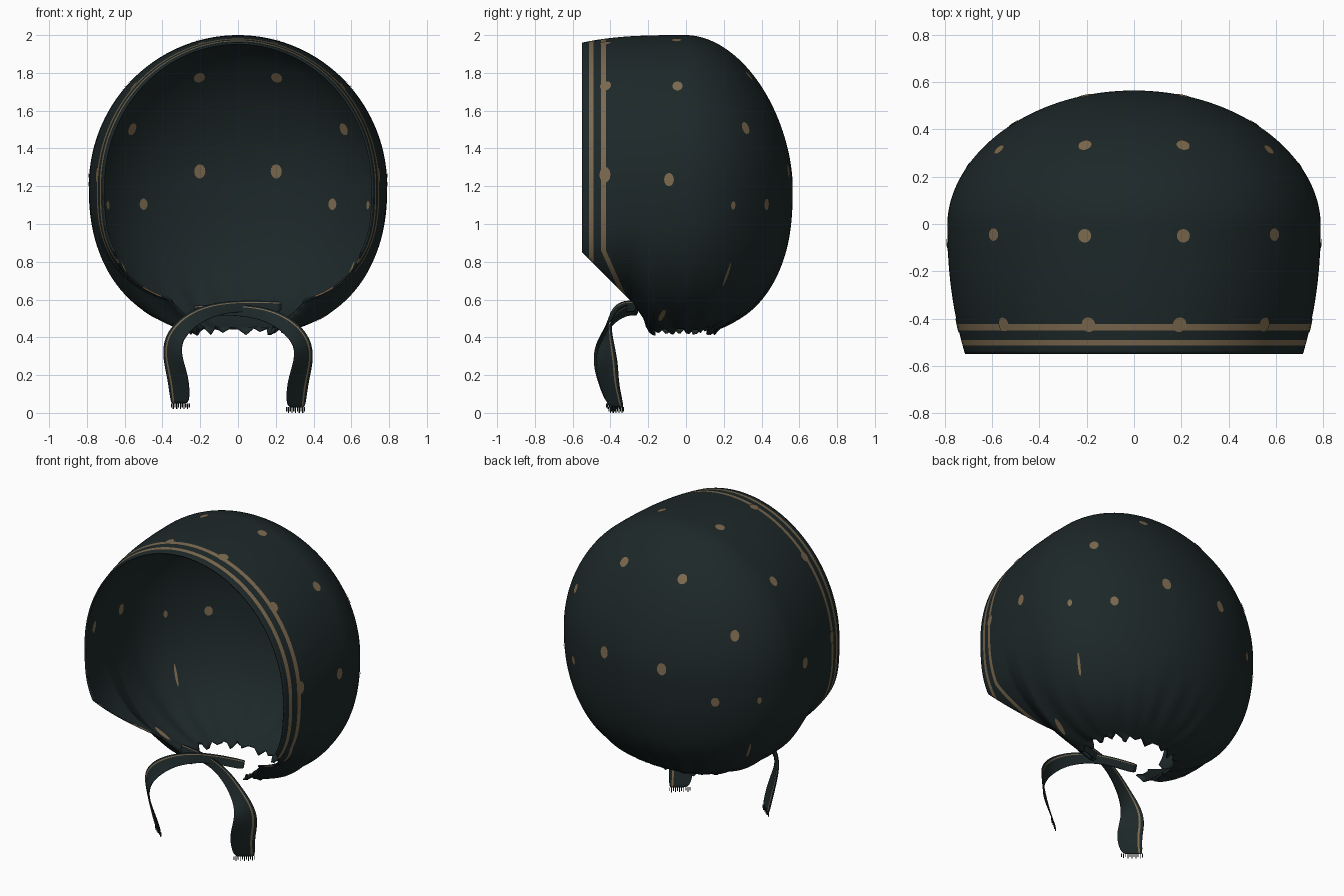
import bpy, bmesh, math
from mathutils import Vector
from mathutils.bvhtree import BVHTree

cube = bpy.data.objects.get("Cube")
if cube:
    bpy.data.objects.remove(cube)


def material(name, rgb):
    m = bpy.data.materials.new(name)
    m.use_nodes = True
    m.diffuse_color = (*rgb, 1)
    m.node_tree.nodes["Principled BSDF"].inputs["Base Color"].default_value = (*rgb, 1)
    return m


CLOTH = material("dark_teal_cloth", (0.0125, 0.021, 0.022))
TAN = material("tan_print", (0.20, 0.142, 0.078))


def add_object(name, bm, *mats):
    mesh = bpy.data.meshes.new(name)
    bm.to_mesh(mesh)
    bm.free()
    for m in mats:
        mesh.materials.append(m)
    ob = bpy.data.objects.new(name, mesh)
    bpy.context.collection.objects.link(ob)
    for p in mesh.polygons:
        p.use_smooth = True
    return ob


def solidify(ob, thickness, offset):
    mod = ob.modifiers.new("thickness", "SOLIDIFY")
    mod.thickness, mod.offset = thickness, offset
    return mod


def clamp(v):
    return max(0.0, min(1.0, v))


# Bonnet shell: upright sections running from the face opening to the back
FRONT, BACK, MID, COLS = -0.55, 0.565, 1.2, 160
THICK = 0.01


def section(y):
    """Half width, top, bottom and squareness of the section at y."""
    if y > 0:
        f = (1 - (y / BACK) ** 1.9) ** 0.588
        return 0.79 * f ** 0.85, MID + 0.8 * f ** 0.97, MID - 0.79 * f ** 0.65, 2.3
    t = y / FRONT
    low = 0.41 + 0.13 * clamp((-y - 0.17) / 0.12) + 0.1 * t ** 3
    return 0.79 - 0.075 * t ** 2.2, 2.0 - 0.04 * t ** 3, low, 2.3 + 0.8 * t * t


def shell_point(y, a):
    w, top, low, n = section(y)
    s, c = math.sin(a), math.cos(a)
    if c >= 0:
        return Vector((w * s, y, MID + (top - MID) * c))
    x = math.copysign(abs(s) ** (2 / n), s)
    return Vector((w * x, y, MID - (MID - low) * abs(c) ** (2 / n)))


stations = [FRONT * (1 - i / 40) for i in range(40)]
stations += [BACK * math.sin(math.radians(89.0) * i / 44) for i in range(45)]
bm = bmesh.new()
rings = [[bm.verts.new(shell_point(y, math.tau * i / COLS)) for i in range(COLS)]
         for y in stations]
for a, b in zip(rings, rings[1:]):
    for i in range(COLS):
        j = (i + 1) % COLS
        bm.faces.new((a[i], a[j], b[j], b[i]))
pole = bm.verts.new((0, BACK, MID))
for i in range(COLS):
    bm.faces.new((rings[-1][i], rings[-1][(i + 1) % COLS], pole))


def slice_mesh(co, no, clear=False):
    bmesh.ops.bisect_plane(bm, geom=bm.verts[:] + bm.edges[:] + bm.faces[:], dist=1e-5,
                           plane_co=co, plane_no=no, clear_inner=clear)


# Cut the sloping jaw edge, the steeper throat edge, the neck hole and the chin gap
JAW, JAW_SLOPE = Vector((0, FRONT, 0.85)), Vector((0, 1, 1))
THROAT, THROAT_SLOPE = Vector((0, -0.28, 0.58)), Vector((0, 1.5, 1))
GAP = 0.17
slice_mesh((0, 0, 0.44), (0, 0, 1), True)
slice_mesh(JAW, JAW_SLOPE)
slice_mesh(THROAT, THROAT_SLOPE)
for side in (-1, 1):
    slice_mesh((GAP * side, 0, 0), (1, 0, 0))


def is_cut_away(c):
    below_jaw = (c - JAW).dot(JAW_SLOPE) < 0 and (c - THROAT).dot(THROAT_SLOPE) < 0
    return below_jaw or (abs(c.x) < GAP and c.y < 0 and c.z < 0.65)


bmesh.ops.delete(bm, geom=[f for f in bm.faces if is_cut_away(f.calc_center_median())],
                 context="FACES")

# Two printed bands behind the rim; the rear one bends back along the cheek
RIM_BAND, CHEEK_BAND = (-0.514, -0.490), (-0.450, -0.424)
BEND_Z, LEAN = 0.86, 0.45
slice_mesh((0, 0, BEND_Z), (0, 0, 1))
for y in RIM_BAND + CHEEK_BAND:
    slice_mesh((0, y, 0), (0, 1, 0))
for y in CHEEK_BAND:
    slice_mesh((0, y, BEND_Z), (0, 1, LEAN))
for f in bm.faces:
    c = f.calc_center_median()
    bent_y = c.y - LEAN * max(0, BEND_Z - c.z)
    f.material_index = int(RIM_BAND[0] < c.y < RIM_BAND[1]
                           or CHEEK_BAND[0] < bent_y < CHEEK_BAND[1])

# Gathered pleats fading upward from the neck
for v in bm.verts:
    fade = clamp((0.85 - v.co.z) / 0.4) ** 2 * clamp((v.co.y + 0.5) / 0.2)
    out = Vector((v.co.x, v.co.y + 0.05, 0))
    phi = math.atan2(out.x, out.y)
    wave = math.sin(22 * phi) + 0.5 * math.sin(13 * phi + 1)
    if out.length > 0.01:
        v.co += out.normalized() * 0.010 * wave * fade
    if v.is_boundary and v.co.z < 0.5:
        v.co.z += 0.018 * wave - 0.006

bm.normal_update()
if sum(f.normal.dot(f.calc_center_median() - Vector((0, 0, MID))) for f in bm.faces) < 0:
    bmesh.ops.reverse_faces(bm, faces=bm.faces[:])
bm.normal_update()
tree = BVHTree.FromBMesh(bm)
# The lining stays plain
solidify(add_object("bonnet_shell", bm, CLOTH, TAN), THICK, -1).material_offset = -1

# Printed dots on both sides of the cloth: position, half width, half height
DOTS = [((0.21, 0.34, 1.79), 0.030, 0.032), ((0.575, 0.32, 1.51), 0.027, 0.034),
        ((0.205, 0.54, 1.28), 0.030, 0.038), ((0.495, 0.405, 1.105), 0.025, 0.030),
        ((0.21, -0.05, 1.98), 0.029, 0.029), ((0.60, -0.045, 1.735), 0.027, 0.032),
        ((0.79, -0.09, 1.235), 0.026, 0.035), ((0.19, -0.425, 1.95), 0.032, 0.030),
        ((0.55, -0.425, 1.73), 0.030, 0.032), ((0.73, -0.425, 1.26), 0.030, 0.042),
        ((0.68, 0.235, 1.10), 0.014, 0.022), ((0.62, 0.23, 0.72), 0.008, 0.07),
        ((0.45, -0.13, 0.53), 0.015, 0.06)]
bm = bmesh.new()
for (x, y, z), rw, rh in DOTS:
    for side in (-1, 1):
        co, no, _, _ = tree.find_nearest(Vector((x * side, y, z)))
        u = no.cross(Vector((0, 0, 1))).normalized()
        v = no.cross(u)
        for lift in (0.004, -THICK - 0.004):
            ring = []
            for i in range(14):
                a = math.tau * i / 14
                p = tree.find_nearest(co + u * rw * math.cos(a) + v * rh * math.sin(a))[0]
                ring.append(bm.verts.new(p + no * lift))
            bm.faces.new(ring if lift < 0 else ring[::-1])
add_object("printed_dots", bm, TAN)

# Neck ties: centre line and half-width vector at each step
TIE = [((-0.23, -0.255, 0.54), (0, 0.01, 0.03)), ((0, -0.30, 0.55), (0, 0, 0.028)),
       ((0.17, -0.37, 0.52), (0.01, 0.01, 0.035)), ((0.285, -0.415, 0.45), (0.03, 0.01, 0.035)),
       ((0.35, -0.425, 0.36), (0.045, 0.04, 0.015)), ((0.345, -0.42, 0.26), (0.05, 0.06, 0)),
       ((0.315, -0.41, 0.16), (0.055, 0.05, 0)), ((0.305, -0.37, 0.03), (0.05, 0.04, 0))]
ACROSS = (-1, -0.3, 0.3, 0.64, 0.73, 1)


def make_tie(name, side, shift):
    def place(p, w, k):
        q = Vector(p) + Vector(w) * k + Vector(shift)
        return Vector((q.x * side, q.y, q.z))

    bm = bmesh.new()
    rows = [[bm.verts.new(place(p, w, k)) for k in ACROSS] for p, w in TIE]
    for a, b in zip(rows, rows[1:]):
        for i in range(len(ACROSS) - 1):
            f = bm.faces.new((a[i], a[i + 1], b[i + 1], b[i]))
            f.material_index = int(i == 3)
    ob = add_object(name, bm, CLOTH, TAN)
    sub = ob.modifiers.new("smooth_cloth", "SUBSURF")
    sub.levels = sub.render_levels = 3
    solidify(ob, 0.006, 0)

    # Frayed threads at the loose end
    bm = bmesh.new()
    p, w = TIE[-1]
    for i in range(11):
        k = -0.95 + 0.19 * i
        drop = Vector((0, 0, -0.022 - 0.008 * (i % 2)))
        top = [place(p, w, k - 0.04), place(p, w, k + 0.04)]
        tips = [top[1] + drop, top[0] + drop]
        bm.faces.new([bm.verts.new(c) for c in top + tips])
    solidify(add_object(name + "_fringe", bm, CLOTH), 0.004, 0)


make_tie("left_tie", 1, (0, 0, 0))
make_tie("right_tie", -1, (0, -0.012, 0.02))
